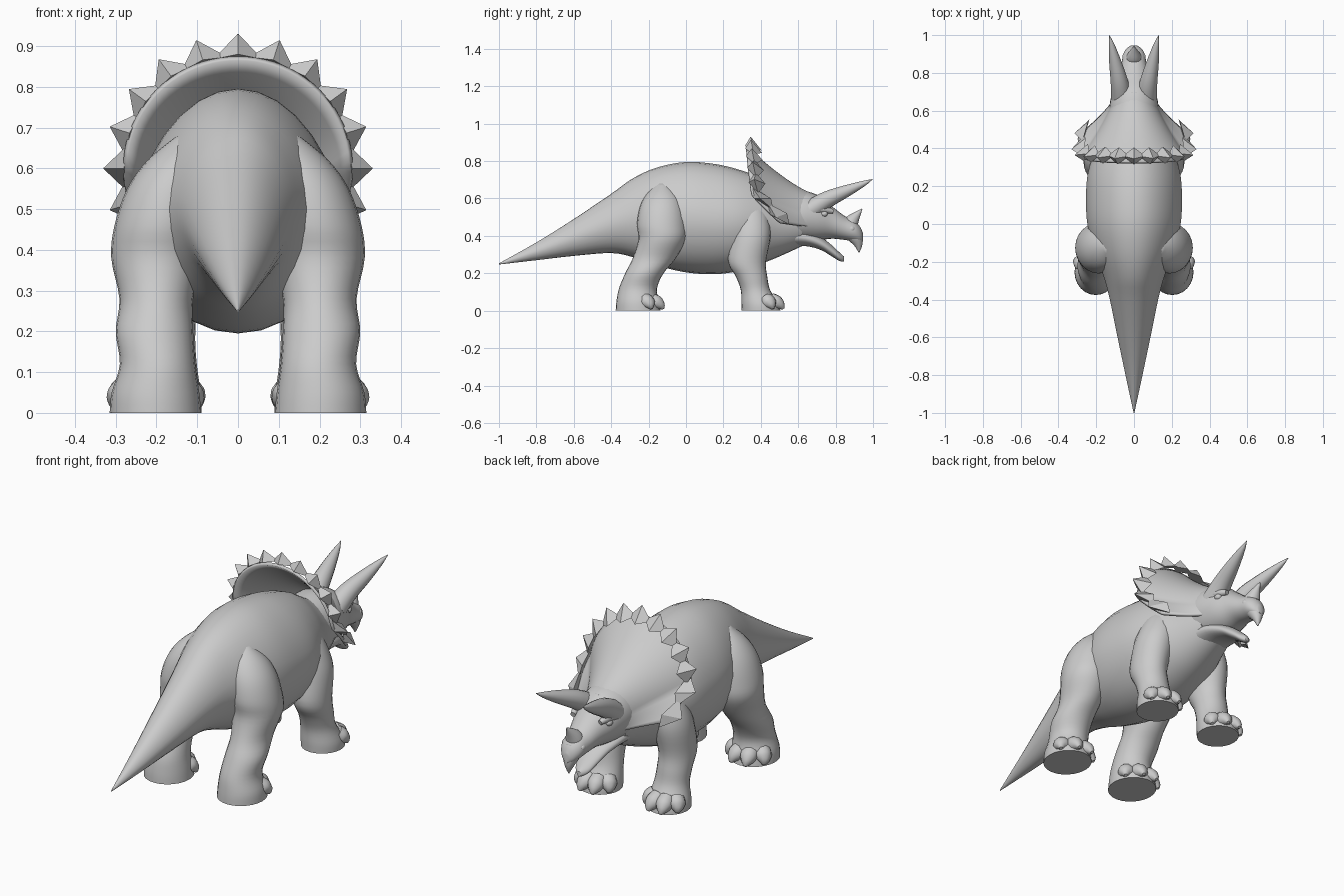
import bpy, bmesh, math
from mathutils import Vector

if "Cube" in bpy.data.objects:
    bpy.data.objects.remove(bpy.data.objects["Cube"], do_unlink=True)

GREY = (0.6, 0.6, 0.6, 1)
skin = bpy.data.materials.new("grey skin")
skin.use_nodes = True
skin.diffuse_color = GREY
skin.node_tree.nodes["Principled BSDF"].inputs["Base Color"].default_value = GREY


def finish(name, bm, angle=40):
    bmesh.ops.recalc_face_normals(bm, faces=bm.faces)
    mesh = bpy.data.meshes.new(name)
    bm.to_mesh(mesh)
    bm.free()
    mesh.materials.append(skin)
    obj = bpy.data.objects.new(name, mesh)
    bpy.context.collection.objects.link(obj)
    bpy.ops.object.select_all(action="DESELECT")
    obj.select_set(True)
    bpy.context.view_layer.objects.active = obj
    bpy.ops.object.shade_smooth_by_angle(angle=math.radians(angle))
    return obj


def spline(rows, steps=4):
    """Smooth rows of numbers with a Catmull-Rom spline."""
    out = []
    for i in range(len(rows) - 1):
        a, b, c, d = (rows[max(i - 1, 0)], rows[i], rows[i + 1],
                      rows[min(i + 2, len(rows) - 1)])
        for s in range(steps):
            t = s / steps
            out.append([q + 0.5 * t * (r - p + t * (2 * p - 5 * q + 4 * r - e
                        + t * (3 * (q - r) + e - p)))
                        for p, q, r, e in zip(a, b, c, d)])
    return out + [list(rows[-1])]


def loft(name, rings, sides=24, angle=40, peak=0):
    """Skin a row of ellipses, each a centre and two half axes; peak narrows the top."""
    bm = bmesh.new()
    loops = []
    for c, u, v in rings:
        turns = [math.tau * i / sides for i in range(sides)]
        loops.append([bm.verts.new(c + u * math.cos(t) * (1 - peak * max(0, math.sin(t)))
                                   + v * math.sin(t)) for t in turns])
    for lo, hi in zip(loops, loops[1:]):
        for i in range(sides):
            j = (i + 1) % sides
            bm.faces.new((lo[i], lo[j], hi[j], hi[i]))
    bm.faces.new(loops[0])
    bm.faces.new(loops[-1])
    return finish(name, bm, angle)


def long_part(name, rows, peak=0):
    """Rows along the body: y, top, bottom, half width."""
    loft(name, [(Vector((0, y, (t + b) / 2)), Vector((abs(w), 0, 0)),
                 Vector((0, 0, (t - b) / 2))) for y, t, b, w in spline(rows)], 28, 40, peak)


def leg(name, side, rows):
    """Rows down the leg: z, back, front, inner, outer."""
    loft(name, [(Vector((side * (i + o) / 2, (b + f) / 2, z)),
                 Vector(((o - i) / 2, 0, 0)), Vector((0, (f - b) / 2, 0)))
                for z, b, f, i, o in spline(rows)])


def tube(name, pts, flat=1.0, sides=14):
    """Tapered tube through points x, y, z, radius."""
    rows = spline(pts)
    rings = []
    for i, p in enumerate(rows):
        d = Vector(rows[min(i + 1, len(rows) - 1)][:3]) - Vector(rows[max(i - 1, 0)][:3])
        u = d.cross(Vector((0, 0, 1))).normalized()
        v = d.cross(u).normalized()
        r = max(p[3], 0.001)
        rings.append((Vector(p[:3]), u * r, v * r * flat))
    loft(name, rings, sides)


def ball(name, centre, size):
    bm = bmesh.new()
    bmesh.ops.create_uvsphere(bm, u_segments=12, v_segments=8, radius=1)
    for v in bm.verts:
        v.co = Vector(centre) + Vector([a * b for a, b in zip(v.co, size)])
    finish(name, bm)


# Torso with tail and neck
long_part("body", [
    (-1, .253, .247, .002), (-.8, .365, .27, .045), (-.6, .49, .293, .087),
    (-.4, .625, .308, .128), (-.28, .71, .285, .16), (-.15, .767, .24, .21),
    (0, .795, .205, .247), (.15, .785, .195, .254), (.28, .755, .212, .242),
    (.4, .71, .25, .2), (.5, .65, .29, .155), (.62, .59, .345, .11)], .13)

# Skull and lower jaw
long_part("skull", [
    (.5, .64, .36, .12), (.6, .645, .37, .132), (.7, .62, .375, .115),
    (.78, .558, .385, .085), (.85, .505, .378, .066), (.9, .48, .37, .057),
    (.93, .45, .365, .038), (.946, .415, .37, .014)])
long_part("lower_jaw", [
    (.54, .46, .34, .105), (.64, .43, .345, .095), (.72, .395, .325, .074),
    (.78, .35, .29, .054), (.82, .312, .266, .036), (.845, .29, .262, .01)])
tube("beak", [(0, .885, .43, .05), (0, .908, .39, .04),
              (0, .922, .35, .022), (0, .925, .31, .002)])
tube("nose_horn", [(0, .865, .44, .05), (0, .888, .48, .038),
                   (0, .918, .517, .018), (0, .942, .545, .002)])

# Frill: a flaring shell from the skull to the rim
CENTRE_Z, SPAN = 0.6, 117


def rim_y(deg):
    a = abs(deg)
    return .33 + .03 * (a / 90) ** 2 + .12 * max(0, (a - 85) / 30)


bm = bmesh.new()
grid = []
for j in range(13):
    v = j / 12
    row = []
    for i in range(53):
        deg = SPAN * (i / 26 - 1)
        s, c = math.sin(math.radians(deg)), math.cos(math.radians(deg))
        near = Vector((.1 * s, .7, .5 + .12 * c))
        far = Vector((.282 * s, rim_y(deg), CENTRE_Z + .275 * c))
        p = near.lerp(far, v ** 1.35)
        p.y = near.y + (far.y - near.y) * v
        row.append(bm.verts.new(p))
    grid.append(row)
for lo, hi in zip(grid, grid[1:]):
    for i in range(52):
        bm.faces.new((lo[i], lo[i + 1], hi[i + 1], hi[i]))
frill = finish("frill", bm)
shell = frill.modifiers.new("thickness", "SOLIDIFY")
shell.thickness = .014
shell.offset = -1

# Broad overlapping studs make the rim jagged
for k in range(-6, 7):
    deg = 18 * k
    a = math.radians(deg)
    out = Vector((math.sin(a), 0, math.cos(a)))
    along = Vector((math.cos(a), (rim_y(deg + 5) - rim_y(deg - 5)) / .05, -math.sin(a)))
    base = Vector((0, rim_y(deg) + .03, CENTRE_Z)) + out * .268
    deep = Vector((0, .045, 0)) - out * .012
    tip = base + out * .062 - Vector((0, .014, 0))
    loft(f"frill_stud_{k + 7}", [(base, along * .06, deep),
                                 (tip, along * .001, deep * .02)], 4, 20)

HIND = [(.68, -.16, -.09, .05, .15), (.62, -.215, -.035, .05, .222),
        (.55, -.248, -.01, .06, .272), (.46, -.262, .002, .07, .303),
        (.38, -.255, -.002, .085, .311), (.28, -.285, -.055, .11, .291),
        (.2, -.325, -.12, .11, .3), (.12, -.358, -.155, .105, .29),
        (.05, -.372, -.145, .095, .31), (0, -.376, -.135, .09, .315)]
FORE = [(.6, .31, .39, .05, .15), (.54, .27, .43, .05, .2),
        (.46, .25, .45, .06, .24), (.38, .24, .45, .08, .262),
        (.26, .226, .427, .1, .267), (.18, .268, .435, .105, .265),
        (.11, .293, .45, .1, .265), (.04, .296, .495, .09, .285),
        (0, .298, .505, .09, .288)]

for side, tag in ((1, "left"), (-1, "right")):
    # Legs with toes fanned round the front of each foot
    for kind, rows in (("hind", HIND), ("front", FORE)):
        leg(f"{tag}_{kind}_leg", side, rows)
        z, back, front, inner, outer = rows[-1]
        mid, half = (inner + outer) / 2, (outer - inner) / 2
        cy, ry = (back + front) / 2, (front - back) / 2
        for n, deg in enumerate((-60, -20, 20, 60)):
            s, c = math.sin(math.radians(deg)), math.cos(math.radians(deg))
            path = [(side * (mid + half * f * s), cy + (ry + g) * c, h, r)
                    for f, g, h, r in ((.65, -.05, .06, .04), (.85, -.015, .043, .04),
                                       (.98, .008, .028, .027), (1.03, .024, .01, .008))]
            tube(f"{tag}_{kind}_toe_{n + 1}", path, .95, 10)
    # Brow horn, brow ridge, eye and nostril
    tube(f"{tag}_brow_horn", [(side * x, y, z, r) for x, y, z, r in (
        (.066, .67, .54, .055), (.078, .755, .594, .046), (.1, .86, .641, .032),
        (.119, .95, .68, .015), (.13, .998, .703, .001))])
    tube(f"{tag}_brow_ridge", [(side * x, y, z, r) for x, y, z, r in (
        (.095, .66, .545, .012), (.09, .72, .545, .022), (.075, .785, .53, .012))])
    ball(f"{tag}_eye", (side * .092, .738, .518), (.016, .02, .016))
    ball(f"{tag}_nostril", (side * .05, .885, .437), (.012, .018, .016))
